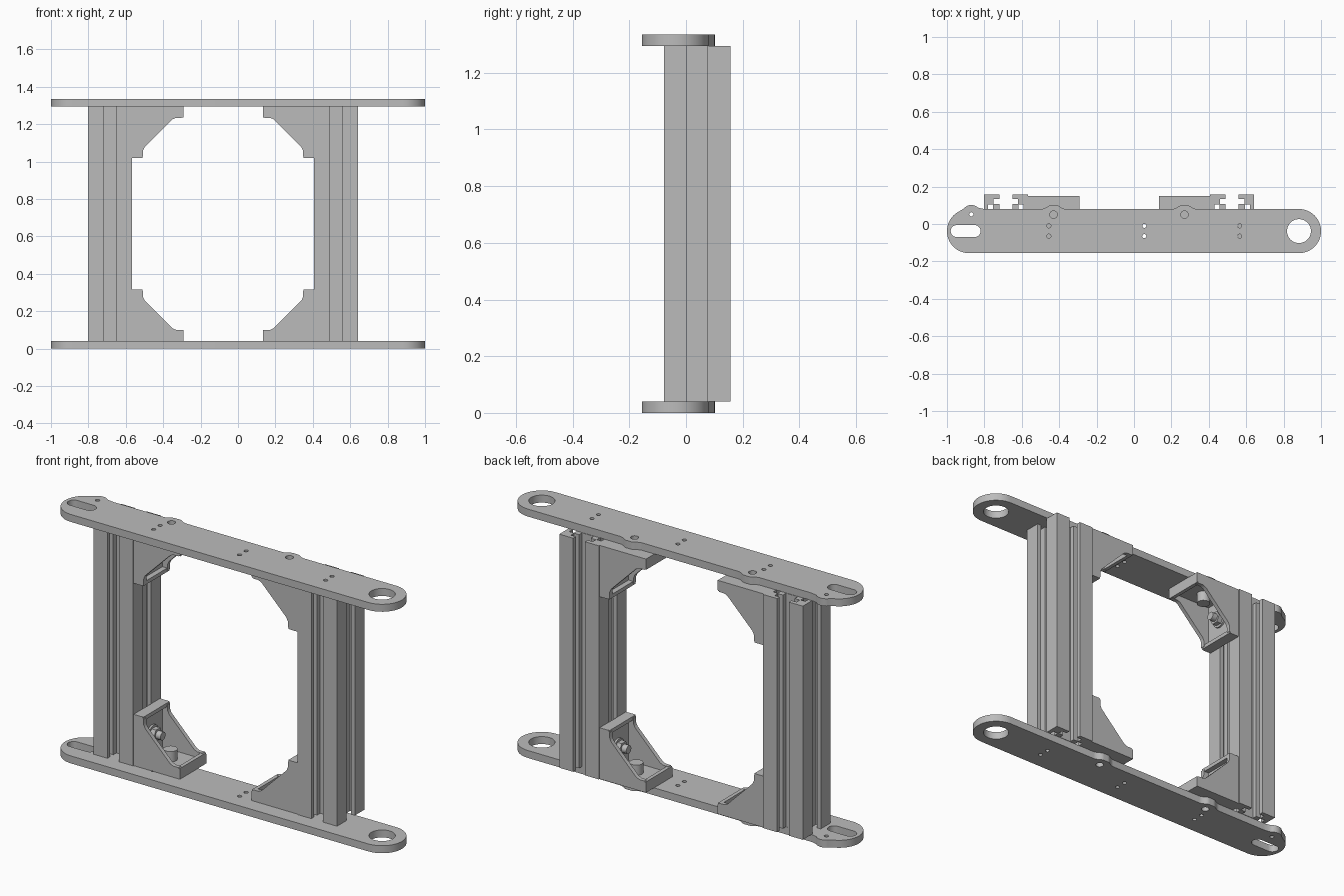
import bpy, bmesh
from math import sin, cos, pi

cube = bpy.data.objects.get("Cube")
if cube:
    bpy.data.objects.remove(cube, do_unlink=True)

GREY = (0.5, 0.5, 0.5, 1)
metal = bpy.data.materials.new("grey_metal")
metal.use_nodes = True
metal.diffuse_color = GREY
metal.node_tree.nodes["Principled BSDF"].inputs["Base Color"].default_value = GREY

AXES = {"x": lambda u, v, w: (w, u, v),
        "y": lambda u, v, w: (u, w, v),
        "z": lambda u, v, w: (u, v, w)}


def prism(name, loops, axis, a, b):
    """Extrude a flat outline (later loops are holes) from a to b along an axis."""
    cu = bpy.data.curves.new(name + "_outline", "CURVE")
    cu.dimensions = "2D"
    cu.fill_mode = "BOTH"
    cu.extrude = abs(b - a) / 2
    for pts in loops:
        sp = cu.splines.new("POLY")
        sp.points.add(len(pts) - 1)
        for p, (u, v) in zip(sp.points, pts):
            p.co = (u, v, 0, 1)
        sp.use_cyclic_u = True
    tmp = bpy.data.objects.new(name + "_tmp", cu)
    bpy.context.collection.objects.link(tmp)
    dg = bpy.context.evaluated_depsgraph_get()
    me = bpy.data.meshes.new_from_object(tmp.evaluated_get(dg))
    bpy.data.objects.remove(tmp, do_unlink=True)
    bm = bmesh.new()
    bm.from_mesh(me)
    bmesh.ops.remove_doubles(bm, verts=bm.verts, dist=1e-5)
    for v in bm.verts:
        v.co = AXES[axis](v.co.x, v.co.y, v.co.z + (a + b) / 2)
    bmesh.ops.recalc_face_normals(bm, faces=bm.faces)
    bm.to_mesh(me)
    bm.free()
    me.name = name
    me.materials.clear()
    me.materials.append(metal)
    ob = bpy.data.objects.new(name, me)
    bpy.context.collection.objects.link(ob)
    bpy.ops.object.select_all(action="DESELECT")
    ob.select_set(True)
    bpy.context.view_layer.objects.active = ob
    bpy.ops.object.shade_smooth_by_angle(angle=0.6)
    return ob


def arc(cx, cy, r, t0, t1, n):
    return [(cx + r * cos(t0 + (t1 - t0) * i / n), cy + r * sin(t0 + (t1 - t0) * i / n))
            for i in range(n + 1)]


def circle(cx, cy, r, n=24):
    return arc(cx, cy, r, 0, 2 * pi, n)[:-1]


def capsule(x0, x1, cy, r, n=16):
    return arc(x1, cy, r, -pi / 2, pi / 2, n) + arc(x0, cy, r, pi / 2, 1.5 * pi, n)


def rect(u0, u1, v0, v1):
    return [(u0, v0), (u1, v0), (u1, v1), (u0, v1)]


# End plates: rounded bar with bumps on the back edge, holes and a slot
PY, PR, BACK = -0.038, 0.118, 0.08
BOLT_X = (-0.43, 0.27)


def plate_outline():
    pts = arc(1 - PR, PY, PR, -pi / 2, pi / 2, 24)
    for bx in sorted(BOLT_X, reverse=True):
        for i in range(17):
            t = 1 - i / 8
            pts.append((bx + 0.065 * t, BACK + min(0.02, 0.026 * (0.5 + 0.5 * cos(pi * t)))))
    # lobe beside the slotted end
    lobe = arc(-0.87, 0.052, 0.05, 0.25 * pi, 0.78 * pi, 12)
    pts += [(-0.79, BACK), (-0.805, 0.081), (-0.82, 0.084)] + lobe
    return pts + arc(-1 + PR, PY, PR, 0.64 * pi, 1.5 * pi, 24)


holes = [circle(0.882, PY, 0.064, 40), capsule(-0.948, -0.852, PY, 0.032),
         circle(-0.87, 0.052, 0.011)]
holes += [circle(x, y, 0.011, 16) for x in (-0.455, 0.055, 0.565) for y in (-0.01, -0.065)]
holes += [circle(x, 0.05, 0.02) for x in BOLT_X]
for name, z in (("bottom_plate", 0), ("top_plate", 1.295)):
    prism(name, [plate_outline()] + holes, "z", z, z + 0.04)

# Slotted posts: one slot outline turned through four sides
H, CY = 0.1175, 0.039
half = [(H, H), (0.035, H), (0.035, 0.095), (0.065, 0.095), (0.065, 0.068),
        (0.035, 0.068), (0.035, 0.042)]
side = half + [(-u, v) for u, v in reversed(half[1:])]
for name, cx in (("right_post", -0.685), ("left_post", 0.525)):
    outline, quarter = [], side
    for k in range(4):
        outline += [(cx + u, CY + v) for u, v in quarter]
        quarter = [(-v, u) for u, v in quarter]
    prism(name, [outline], "z", 0.041, 1.294)

# Corner brackets with two cheeks, two flanges, end lips and bolts
MX, MZ = -0.08, 0.6675
Y0, Y1, T, L, LEG = -0.074, 0.150, 0.022, 0.275, 0.06
cheek = [(0, 0), (L, 0), (L, 0.05), (L - 0.01, LEG), (L - 0.04, LEG), (L - 0.058, 0.068),
         (0.068, L - 0.058), (LEG, L - 0.04), (LEG, L - 0.01), (0.05, L), (0, L)]
for sx, sn in ((1, "right"), (-1, "left")):
    for sz, zn in ((1, "lower"), (-1, "upper")):
        tag = f"{zn}_{sn}_"

        def X(u):
            return MX + sx * (-0.4875 + u)

        def Z(v):
            return MZ + sz * (-0.6265 + v)

        web = [(X(u), Z(v)) for u, v in cheek]
        prism(tag + "bracket_front_cheek", [web], "y", Y0, Y0 + T)
        prism(tag + "bracket_back_cheek", [web], "y", Y1 - T, Y1)
        for part, u0, u1, v0, v1 in (("foot", 0, L, 0, 0.03), ("foot_lip", L - 0.02, L, 0, 0.058),
                                     ("wall", 0, 0.03, 0, L), ("wall_lip", 0, 0.058, L - 0.02, L)):
            prism(tag + "bracket_" + part, [rect(X(u0), X(u1), Z(v0), Z(v1))],
                  "y", Y0 + 0.002, Y1 - 0.002)
        # bolt through the plate and bolt into the post slot
        for part, r, n, d in (("washer", 0.045, 24, 0.04), ("nut", 0.036, 6, 0.066),
                              ("bolt", 0.022, 16, 0.095)):
            prism(tag + "post_" + part, [circle(CY, Z(0.14), r, n)], "x", X(0.02), X(d))
        prism(tag + "plate_bolt", [circle(X(0.14), CY, 0.034)], "z", Z(0.02), Z(0.085))
